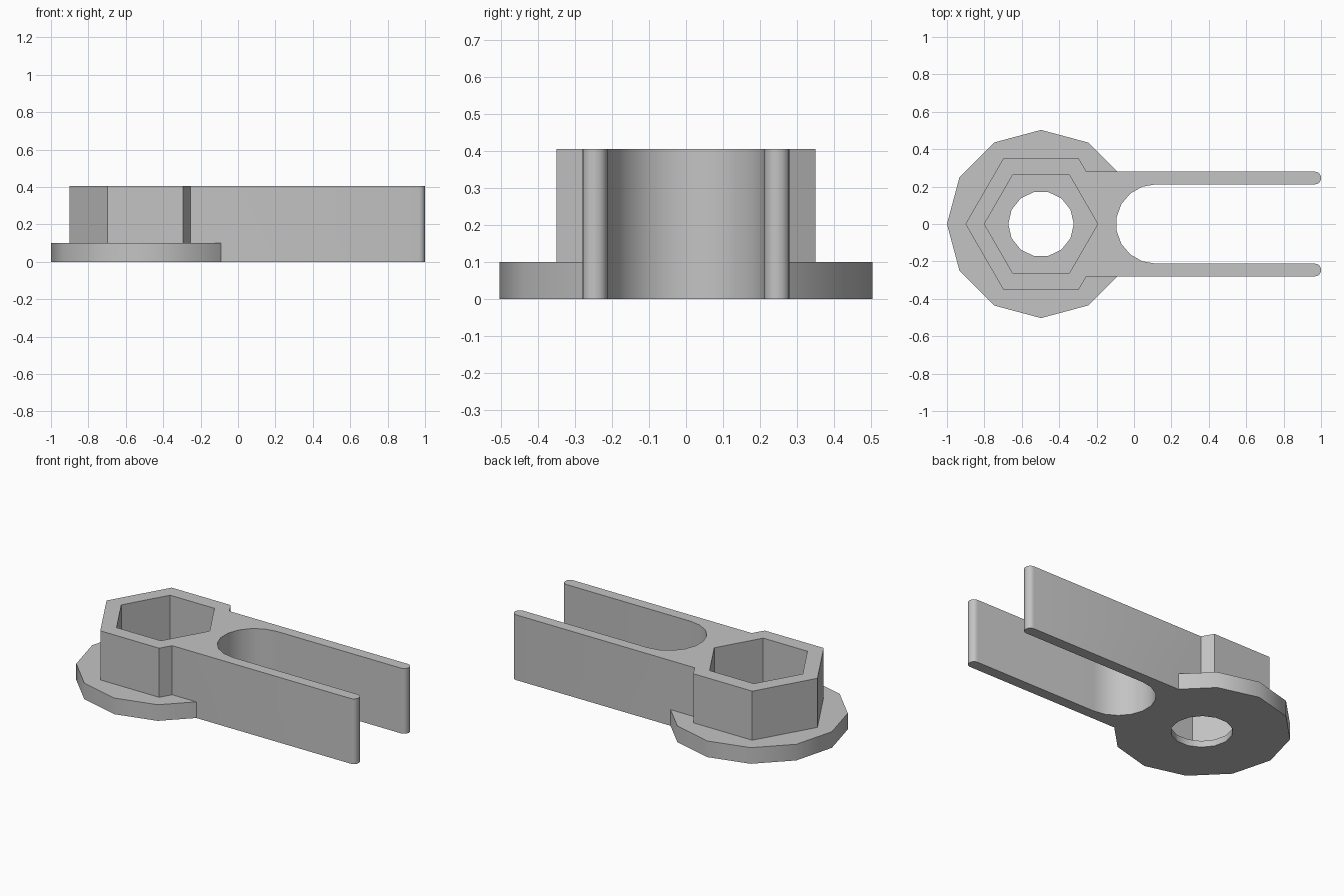
import bpy, bmesh
from math import cos, sin, pi, radians

cube = bpy.data.objects.get("Cube")
if cube:
    bpy.data.objects.remove(cube, do_unlink=True)

HEIGHT = 0.404
FLANGE = 0.1
FLOOR = 0.04
HUB_X = -0.497

grey = bpy.data.materials.new("plain grey")
grey.use_nodes = True
colour = (0.55, 0.55, 0.55, 1)
grey.diffuse_color = colour
grey.node_tree.nodes["Principled BSDF"].inputs["Base Color"].default_value = colour


def ring(x, radius, sides):
    """Regular polygon with a corner on the x axis."""
    return [(x + radius * cos(2 * pi * i / sides), radius * sin(2 * pi * i / sides))
            for i in range(sides)]


def prism(name, outline, z0, z1):
    """Extrude a counter-clockwise outline from z0 to z1."""
    bm = bmesh.new()
    face = bm.faces.new([bm.verts.new((x, y, z0)) for x, y in outline])
    top = bmesh.ops.extrude_face_region(bm, geom=[face])["geom"]
    for v in top:
        if isinstance(v, bmesh.types.BMVert):
            v.co.z = z1
    bmesh.ops.recalc_face_normals(bm, faces=bm.faces)
    mesh = bpy.data.meshes.new(name)
    bm.to_mesh(mesh)
    bm.free()
    mesh.materials.append(grey)
    obj = bpy.data.objects.new(name, mesh)
    bpy.context.collection.objects.link(obj)
    return obj


def combine(target, tool, operation):
    """Apply a boolean and discard the tool object."""
    mod = target.modifiers.new(operation, "BOOLEAN")
    mod.operation = operation
    mod.solver = "EXACT"
    mod.object = tool
    bpy.context.view_layer.update()
    graph = bpy.context.evaluated_depsgraph_get()
    mesh = bpy.data.meshes.new_from_object(target.evaluated_get(graph))
    target.modifiers.clear()
    target.data = mesh
    bpy.data.objects.remove(tool, do_unlink=True)


# Solid parts: fork block, hexagonal socket and twelve-sided flange
fork = prism("socket_fork", [(-0.45, -0.28), (1, -0.28), (1, 0.28), (-0.45, 0.28)], 0, HEIGHT)
combine(fork, prism("socket_body", ring(HUB_X, 0.404, 6), 0, HEIGHT), "UNION")
combine(fork, prism("flange", ring(HUB_X, 0.503, 12), 0, FLANGE), "UNION")

# Round-ended slot between the arms
slot_r, slot_x, steps = 0.212, 0.116, 9
slot = [(slot_x + slot_r * cos(a), slot_r * sin(a))
        for a in (pi / 2 + pi * i / steps for i in range(steps + 1))]
slot += [(1.2, -slot_r), (1.2, slot_r)]
combine(fork, prism("slot_cutter", slot, -0.1, 0.6), "DIFFERENCE")

# Hexagonal pocket and round through hole
combine(fork, prism("pocket_cutter", ring(HUB_X, 0.303, 6), FLOOR, 0.6), "DIFFERENCE")
combine(fork, prism("hole_cutter", ring(HUB_X, 0.175, 14), -0.1, 0.2), "DIFFERENCE")

# Clean flat faces and round the arm tips
bm = bmesh.new()
bm.from_mesh(fork.data)
bmesh.ops.remove_doubles(bm, verts=bm.verts, dist=0.0005)
bmesh.ops.dissolve_limit(bm, angle_limit=radians(1), verts=bm.verts, edges=bm.edges)
tips = [e for e in bm.edges
        if all(v.co.x > 0.99 for v in e.verts)
        and abs(e.verts[0].co.z - e.verts[1].co.z) > 0.3]
bmesh.ops.bevel(bm, geom=tips, offset=0.032, segments=4, profile=0.5, affect="EDGES")
bm.to_mesh(fork.data)
bm.free()

# Smooth the curved walls and keep the corners crisp
bpy.ops.object.select_all(action="DESELECT")
fork.select_set(True)
bpy.context.view_layer.objects.active = fork
bpy.ops.object.shade_smooth_by_angle(angle=radians(32))
